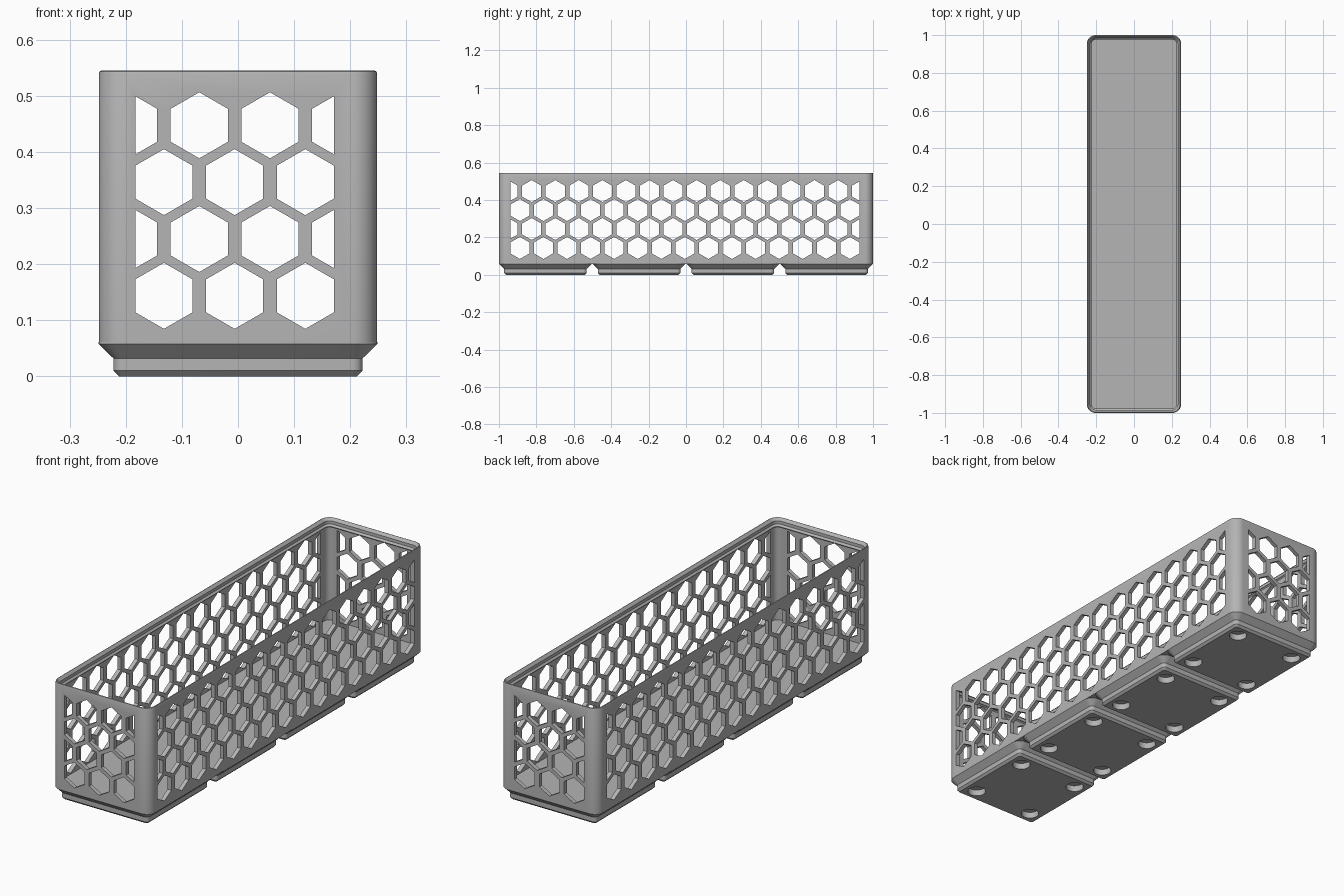
import bpy, bmesh, math
from mathutils import Matrix, Vector

cube = bpy.data.objects.get("Cube")
if cube:
    bpy.data.objects.remove(cube, do_unlink=True)

HALF_X, HALF_Y, RADIUS = 0.248, 1.0, 0.045
PITCH, ROW_STEP, HEX_R = 0.126, 0.1013, 0.0588
ROW_Z, SHIFT = 0.1435, -0.006

grey = bpy.data.materials.new("plain grey")
grey.use_nodes = True
grey.diffuse_color = (0.46, 0.46, 0.46, 1)
grey.node_tree.nodes["Principled BSDF"].inputs["Base Color"].default_value = (0.46, 0.46, 0.46, 1)


def make_object(name, bm):
    bmesh.ops.recalc_face_normals(bm, faces=bm.faces)
    mesh = bpy.data.meshes.new(name)
    bm.to_mesh(mesh)
    bm.free()
    mesh.materials.append(grey)
    obj = bpy.data.objects.new(name, mesh)
    bpy.context.collection.objects.link(obj)
    return obj


def rounded_ring(bm, hx, hy, inset, z, cy=0, steps=8):
    """Rounded rectangle of vertices, inset from its outer size."""
    r = max(RADIUS - inset, 0.004)
    ring = []
    for q, (sx, sy) in enumerate(((1, 1), (-1, 1), (-1, -1), (1, -1))):
        for i in range(steps + 1):
            a = math.pi / 2 * (q + i / steps)
            ring.append(bm.verts.new((sx * (hx - inset - r) + r * math.cos(a),
                                      cy + sy * (hy - inset - r) + r * math.sin(a), z)))
    return ring


def loft(name, hx, hy, profile, cy=0):
    """Closed solid through stacked rounded rectangles (inset, z)."""
    bm = bmesh.new()
    rings = [rounded_ring(bm, hx, hy, inset, z, cy) for inset, z in profile]
    for a, b in zip(rings, rings[1:]):
        for i in range(len(a)):
            j = (i + 1) % len(a)
            bm.faces.new((a[i], a[j], b[j], b[i]))
    bm.faces.new(rings[0][::-1])
    bm.faces.new(rings[-1])
    return make_object(name, bm)


def hex_cutter(name, columns, along_y):
    """Staggered hexagonal prisms, trimmed to a rectangular window."""
    bm = bmesh.new()
    flat = HEX_R * math.cos(math.pi / 6)
    limit = (columns - 1) / 2 * PITCH + flat
    depth = 0.4 if along_y else 1.2
    for row in range(4):
        count = columns + row % 2
        for c in range(count):
            u = (c - (count - 1) / 2) * PITCH
            pts = []
            for k in range(6):
                a = math.pi / 6 + k * math.pi / 3
                pts.append((u + HEX_R * math.cos(a), HEX_R * math.sin(a)))
            # trim each hexagon against both window sides
            for side in (-1, 1):
                kept = []
                for p, q in zip(pts, pts[1:] + pts[:1]):
                    dp, dq = limit - side * p[0], limit - side * q[0]
                    if dp >= -1e-6:
                        kept.append(p)
                    if (dp > 1e-6 and dq < -1e-6) or (dp < -1e-6 and dq > 1e-6):
                        t = dp / (dp - dq)
                        kept.append((limit * side, p[1] + t * (q[1] - p[1])))
                pts = kept
            z = ROW_Z + row * ROW_STEP
            ends = []
            for d in (-depth, depth):
                ends.append([bm.verts.new((d, SHIFT + x, z + y) if along_y
                                          else (SHIFT + x, d, z + y)) for x, y in pts])
            bm.faces.new(ends[0])
            bm.faces.new(ends[1][::-1])
            for i in range(len(pts)):
                j = (i + 1) % len(pts)
                bm.faces.new((ends[0][i], ends[0][j], ends[1][j], ends[1][i]))
    return make_object(name, bm)


def cut(target, cutter):
    mod = target.modifiers.new("cut", 'BOOLEAN')
    mod.operation, mod.solver, mod.object = 'DIFFERENCE', 'EXACT', cutter
    bpy.ops.object.select_all(action='DESELECT')
    bpy.context.view_layer.objects.active = target
    target.select_set(True)
    bpy.ops.object.modifier_apply(modifier=mod.name)
    bpy.data.objects.remove(cutter, do_unlink=True)


def smooth(obj):
    bpy.ops.object.select_all(action='DESELECT')
    bpy.context.view_layer.objects.active = obj
    obj.select_set(True)
    bpy.ops.object.shade_smooth_by_angle(angle=math.radians(28))


# Open box: outer wall, stepped rim, inner wall and floor
basket = loft("basket", HALF_X, HALF_Y, [
    (0, 0.058), (0, 0.539), (0.0015, 0.5435), (0.005, 0.545),
    (0.016, 0.533), (0.016, 0.519), (0.024, 0.511), (0.019, 0.506),
    (0.019, 0.08)])
cut(basket, hex_cutter("side_hexagons", 15, True))
cut(basket, hex_cutter("end_hexagons", 3, False))
smooth(basket)

# Four stepped feet with round sockets underneath
for n in range(4):
    cy = (n - 1.5) * 0.5013
    foot = loft("foot_%d" % (n + 1), 0.249, 0.248, [
        (0.037, 0), (0.027, 0.01), (0.027, 0.032), (0, 0.058), (0.001, 0.062)], cy)
    bm = bmesh.new()
    for sx in (-1, 1):
        for sy in (-1, 1):
            bmesh.ops.create_cone(
                bm, cap_ends=True, segments=32, radius1=0.039, radius2=0.039, depth=0.058,
                matrix=Matrix.Translation(Vector((sx * 0.155, cy + sy * 0.155, 0))))
    cut(foot, make_object("sockets", bm))
    smooth(foot)
